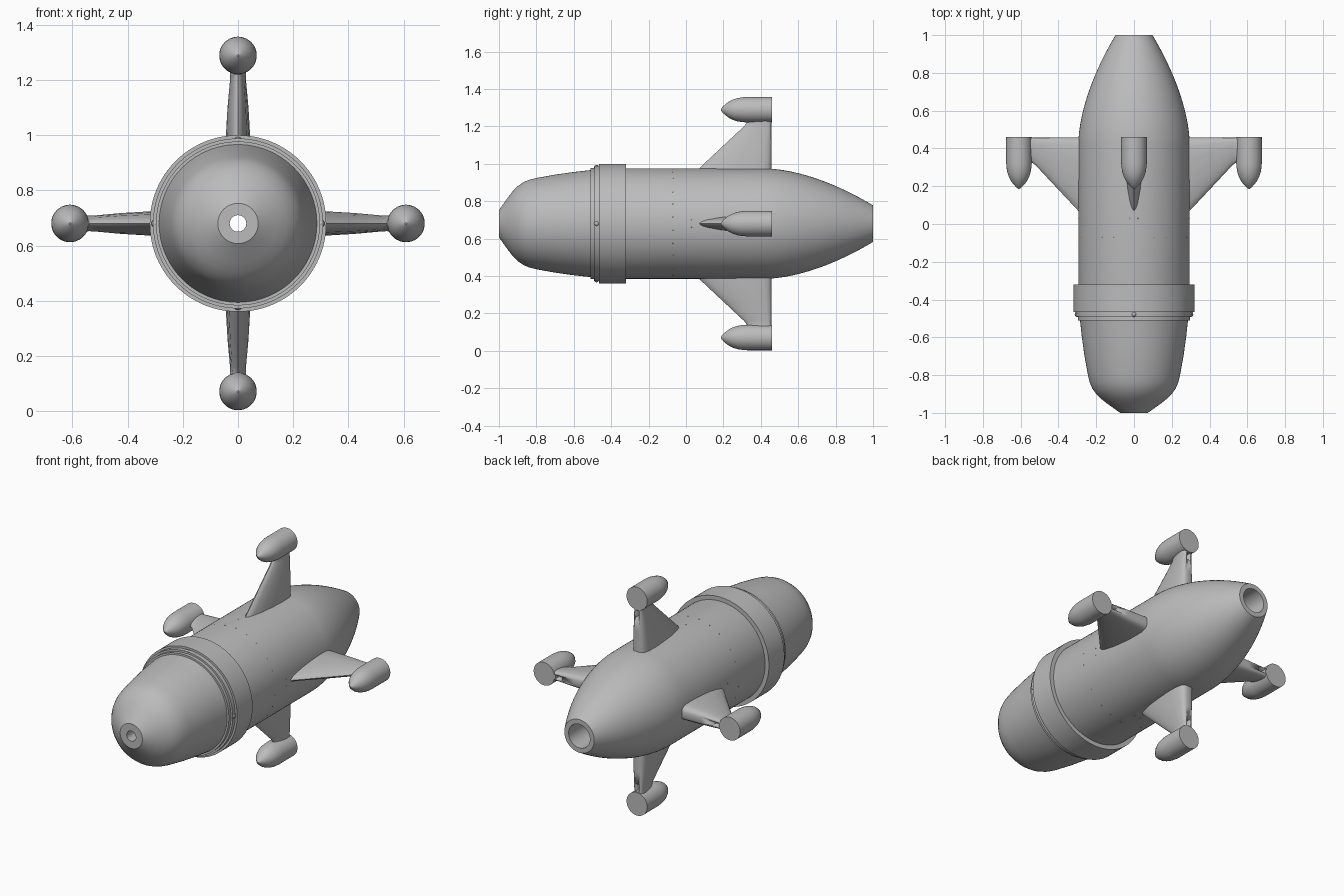
import bpy, bmesh, math
from mathutils import Matrix, Vector

if "Cube" in bpy.data.objects:
    bpy.data.objects.remove(bpy.data.objects["Cube"])

AXIS = Vector((0, 0, 0.68))
SIDES = 96
grey = bpy.data.materials.new("hull_grey")
grey.use_nodes = True
grey.diffuse_color = (0.5, 0.5, 0.5, 1)
grey.node_tree.nodes["Principled BSDF"].inputs["Base Color"].default_value = (0.5, 0.5, 0.5, 1)


def finish(bm, name, angle=30):
    bmesh.ops.recalc_face_normals(bm, faces=bm.faces)
    mesh = bpy.data.meshes.new(name)
    bm.to_mesh(mesh)
    bm.free()
    obj = bpy.data.objects.new(name, mesh)
    bpy.context.collection.objects.link(obj)
    mesh.materials.append(grey)
    bpy.ops.object.select_all(action="DESELECT")
    obj.select_set(True)
    bpy.context.view_layer.objects.active = obj
    bpy.ops.object.shade_smooth_by_angle(angle=math.radians(angle))
    return obj


def skin(bm, rings, closed=False):
    """Join rings of vertices with quads."""
    pairs = list(zip(rings, rings[1:])) + ([(rings[-1], rings[0])] if closed else [])
    for a, b in pairs:
        for i in range(len(a)):
            j = (i + 1) % len(a)
            bm.faces.new((a[i], a[j], b[j], b[i]))


def lathe(name, profile, centre, closed=True, sides=SIDES):
    """Turn (y, radius) points around an axis along y."""
    bm = bmesh.new()
    rings = []
    for y, r in profile:
        rings.append([bm.verts.new(centre + Vector((r * math.cos(t), y, r * math.sin(t))))
                      for t in (math.tau * i / sides for i in range(sides))])
    skin(bm, rings, closed)
    if not closed:
        bm.faces.new(rings[0])
        bm.faces.new(rings[-1])
    return finish(bm, name)


def spin_copy(obj, name, degrees):
    """Copy a part around the hull axis."""
    new = obj.copy()
    new.data = obj.data.copy()
    new.name = name
    turn = Matrix.Rotation(-math.radians(degrees), 4, "Y")
    new.data.transform(Matrix.Translation(AXIS) @ turn @ Matrix.Translation(-AXIS))
    bpy.context.collection.objects.link(new)


# Hollow hull: blunt nose, straight middle, curved tail
nose = [(-1, 0.03), (-1, 0.073), (-0.975, 0.108), (-0.95, 0.143), (-0.925, 0.175), (-0.9, 0.2),
        (-0.87, 0.221), (-0.84, 0.234), (-0.8, 0.244), (-0.7, 0.262), (-0.6, 0.276), (-0.5, 0.287)]
tail = []
for i in range(17):
    u = i / 16
    tail.append((0.42 + 0.58 * u, 0.295 - 0.197 * u ** 1.75))
bore = [(1, 0.07), (-0.9, 0.07), (-0.9, 0.03)]
lathe("hull", nose + [(-0.45, 0.295)] + tail + bore, AXIS)

# Collar around the nose joint
lathe("collar_band", [(-0.465, 0.28), (-0.465, 0.32), (-0.32, 0.32), (-0.32, 0.28)], AXIS)
lathe("collar_step", [(-0.49, 0.27), (-0.49, 0.308), (-0.46, 0.308), (-0.46, 0.27)], AXIS)
lathe("collar_lip", [(-0.51, 0.27), (-0.51, 0.297), (-0.485, 0.297), (-0.485, 0.27)], AXIS)

# Fin: teardrop sections lofted outwards, each (span, leading edge, half thickness)
section = [(0, 0), (0.04, 0.25), (0.12, 0.46), (0.3, 0.74), (0.5, 0.9), (0.7, 1),
           (0.88, 0.98), (0.95, 0.85), (0.985, 0.65), (1, 0.4)]
outline = section + [(s, -t) for s, t in reversed(section[1:])]
bm = bmesh.new()
rings = []
for span, lead, half in [(0.26, 0.035, 0.046), (0.3, 0.075, 0.045), (0.42, 0.203, 0.038),
                         (0.52, 0.31, 0.029), (0.54, 0.325, 0.028), (0.575, 0.3, 0.032)]:
    rings.append([bm.verts.new(AXIS + Vector((span, lead + s * (0.457 - lead), t * half)))
                  for s, t in outline])
skin(bm, rings)
bm.faces.new(rings[0])
bm.faces.new(rings[-1])
fin = finish(bm, "fin_left", 35)

# Slot in the trailing edge of the fin
bm = bmesh.new()
bmesh.ops.create_cube(bm, size=1, matrix=Matrix.Translation(AXIS + Vector((0.515, 0.45, 0)))
                      @ Matrix.Diagonal((0.045, 0.06, 0.024, 1)))
cutter = finish(bm, "slot_cutter")
cutter.hide_render = True
cut = fin.modifiers.new("slot", "BOOLEAN")
cut.object = cutter
cut.operation = "DIFFERENCE"
cut.solver = "EXACT"
bpy.context.view_layer.objects.active = fin
bpy.ops.object.modifier_apply(modifier="slot")
bpy.data.objects.remove(cutter)

# Pod at the fin tip with a pointed nose
pod_shape = [(0.186, 0.003), (0.195, 0.015), (0.21, 0.029), (0.23, 0.044), (0.25, 0.054),
             (0.275, 0.062), (0.3, 0.066), (0.325, 0.068), (0.46, 0.068)]
pod = lathe("pod_left", pod_shape, AXIS + Vector((0.609, 0, 0)), False, 48)

# Round-headed bolt on the collar
bm = bmesh.new()
bmesh.ops.create_uvsphere(bm, u_segments=16, v_segments=10, radius=0.014,
                          matrix=Matrix.Translation(AXIS + Vector((0.3, -0.478, 0))))
bolt = finish(bm, "bolt_left")

# Tiny rivets on the hull, either side of each fin
bm = bmesh.new()
for y, degrees in [(-0.07, 7), (-0.07, 21), (-0.07, 35), (0.03, 4)]:
    for side in (-1, 1):
        t = math.radians(degrees * side)
        spot = AXIS + Vector((0.294 * math.cos(t), y, 0.294 * math.sin(t)))
        bmesh.ops.create_icosphere(bm, subdivisions=1, radius=0.003,
                                   matrix=Matrix.Translation(spot))
rivets = finish(bm, "rivets_left")

# Repeat the fin group around the hull
for part in (fin, pod, bolt, rivets):
    base = part.name.split("_")[0]
    for place, degrees in (("top", 90), ("right", 180), ("bottom", 270)):
        spin_copy(part, base + "_" + place, degrees)
